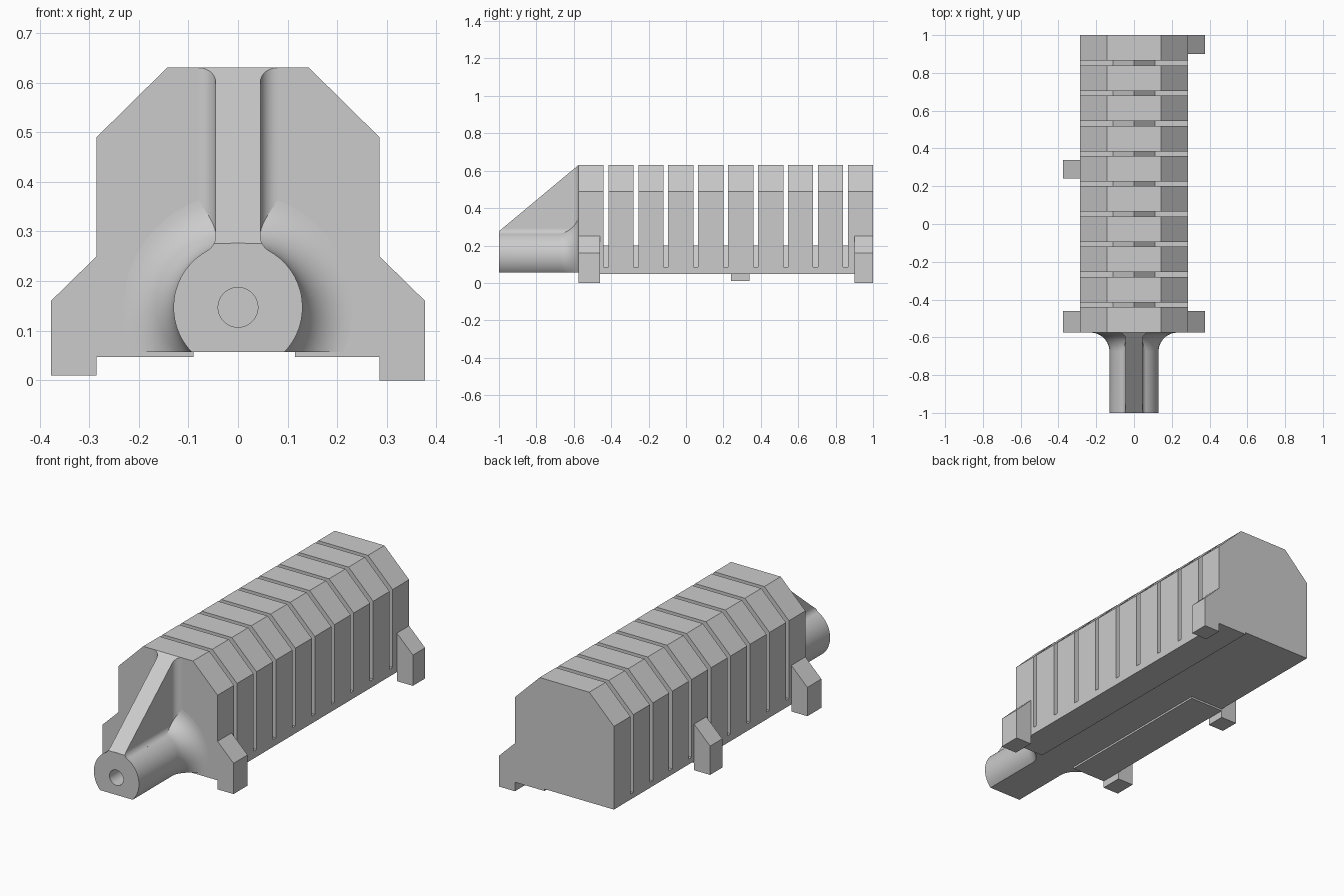
import bpy, bmesh
from math import sin, cos, pi, atan2
from mathutils import Vector, Matrix

if "Cube" in bpy.data.objects:
    bpy.data.objects.remove(bpy.data.objects["Cube"])

grey = bpy.data.materials.new("light_grey")
grey.use_nodes = True
COLOUR = (0.6, 0.6, 0.6, 1)
grey.diffuse_color = COLOUR
grey.node_tree.nodes["Principled BSDF"].inputs["Base Color"].default_value = COLOUR

FRONT, BACK, NOSE = -0.575, 1.0, -1.0
BOTTOM, SLOT_FLOOR, TOP = 0.057, 0.085, 0.63
HALF = 0.285                       # half width of the body
AXIS_Z, R_NOSE, R_BORE = 0.147, 0.13, 0.04
RIB, R_RIB = 0.045, 0.035          # half width of the rib, its fillet radius


def arc(cx, cy, r, a0, a1, n=10):
    return [(cx + r * cos(a0 + (a1 - a0) * i / n),
             cy + r * sin(a0 + (a1 - a0) * i / n)) for i in range(n + 1)]


def mirrored(points):
    """Close a right-hand outline with its mirror image."""
    return points + [(-x, z) for x, z in reversed(points) if abs(x) > 1e-6]


def cut(bm, point, normal):
    """Remove everything on the normal side and cap the opening."""
    geom = bm.verts[:] + bm.edges[:] + bm.faces[:]
    res = bmesh.ops.bisect_plane(bm, geom=geom, plane_co=point, plane_no=normal,
                                 clear_outer=True)
    edges = [e for e in res["geom_cut"] if isinstance(e, bmesh.types.BMEdge)]
    bmesh.ops.triangle_fill(bm, edges=edges, use_beauty=True)


def finish(name, bm, smooth=False):
    bmesh.ops.recalc_face_normals(bm, faces=bm.faces[:])
    mesh = bpy.data.meshes.new(name)
    bm.to_mesh(mesh)
    bm.free()
    mesh.materials.append(grey)
    obj = bpy.data.objects.new(name, mesh)
    bpy.context.collection.objects.link(obj)
    if smooth:
        bpy.ops.object.select_all(action="DESELECT")
        obj.select_set(True)
        bpy.context.view_layer.objects.active = obj
        bpy.ops.object.shade_smooth_by_angle(angle=pi / 6)
    return obj


def extruded(points, start, end, along_z=False):
    """Extrude an XZ outline along y, or an XY outline along z."""
    bm = bmesh.new()
    place = (lambda a, b: (a, b, start)) if along_z else (lambda a, b: (a, start, b))
    face = bm.faces.new([bm.verts.new(place(*p)) for p in points])
    res = bmesh.ops.extrude_face_region(bm, geom=[face])
    verts = [v for v in res["geom"] if isinstance(v, bmesh.types.BMVert)]
    step = end - start
    bmesh.ops.translate(bm, verts=verts, vec=(0, 0, step) if along_z else (0, step, 0))
    return bm


# Base slab with the gabled ridge seen inside the slots
base = mirrored([(HALF, BOTTOM), (HALF, SLOT_FLOOR), (0.11, SLOT_FLOOR), (0, 0.2)])
finish("base_with_ridge", extruded(base, FRONT, BACK))

# Ten chamfered fins separated by narrow slots
fin = mirrored([(HALF, SLOT_FLOOR), (HALF, 0.49), (0.143, TOP)])
SLOT, PITCH, FIRST = 0.025, 0.16, -0.44
for i in range(10):
    y0 = FRONT if i == 0 else FIRST + PITCH * (i - 1) + SLOT
    y1 = BACK if i == 9 else FIRST + PITCH * i
    finish(f"fin_{i + 1}", extruded(fin, y0, y1))

# Side lugs with sloped tops
lugs = [("front_left_lug", 1, FRONT, -0.46, 0.0),
        ("back_left_lug", 1, 0.9, BACK, 0.0),
        ("front_right_lug", -1, FRONT, -0.46, 0.01),
        ("middle_right_lug", -1, 0.24, 0.34, 0.01)]
for name, side, y0, y1, low in lugs:
    outline = [(HALF, low), (0.377, low), (0.377, 0.16), (HALF, 0.25)]
    finish(name, extruded([(side * x, z) for x, z in outline], y0, y1))

# Thin pads under the base
for name, x0, x1, y1 in [("left_pad", 0.115, HALF, BACK),
                         ("right_pad", -HALF, -0.09, 0.34)]:
    pad = [(x0, 0.047), (x1, 0.047), (x1, BOTTOM), (x0, BOTTOM)]
    finish(name, extruded(pad, FRONT, y1))

# Bored nose, flared into the body and flattened underneath
FLARE = 0.1
profile = [(R_BORE, FRONT), (R_BORE, NOSE), (R_NOSE, NOSE)]
profile += arc(R_NOSE + FLARE, FRONT - FLARE, FLARE, pi, pi / 2, 12)
bm = bmesh.new()
ring = [bm.verts.new((r, y, AXIS_Z)) for r, y in profile]
edges = [bm.edges.new((a, b)) for a, b in zip(ring, ring[1:] + ring[:1])]
bmesh.ops.spin(bm, geom=ring + edges, cent=(0, 0, AXIS_Z), axis=(0, 1, 0),
               angle=2 * pi, steps=64, use_merge=True)
bmesh.ops.remove_doubles(bm, verts=bm.verts[:], dist=1e-5)
cut(bm, (0, 0, BOTTOM), (0, 0, -1))
finish("nose", bm, smooth=True)

# Sloping rib: a wall flared into the body, and a foot flared onto the nose
slope_point = (0, NOSE, 0.276)
slope_normal = Vector((0, -(TOP - 0.276), FRONT - NOSE)).normalized()

wall = mirrored([(RIB, NOSE)] + arc(RIB + R_RIB, FRONT - R_RIB, R_RIB, pi, pi / 2))
bm = extruded(wall, AXIS_Z + 0.06, TOP + 0.1, along_z=True)
cut(bm, slope_point, slope_normal)
finish("rib", bm, smooth=True)

cx = RIB + R_RIB
rise = ((R_NOSE + R_RIB) ** 2 - cx ** 2) ** 0.5
foot = mirrored([(RIB, AXIS_Z + 0.06)] +
                arc(cx, AXIS_Z + rise, R_RIB, pi + atan2(rise, cx), pi))
bm = extruded(foot, NOSE, FRONT)
cut(bm, slope_point, slope_normal)
finish("rib_foot", bm, smooth=True)
